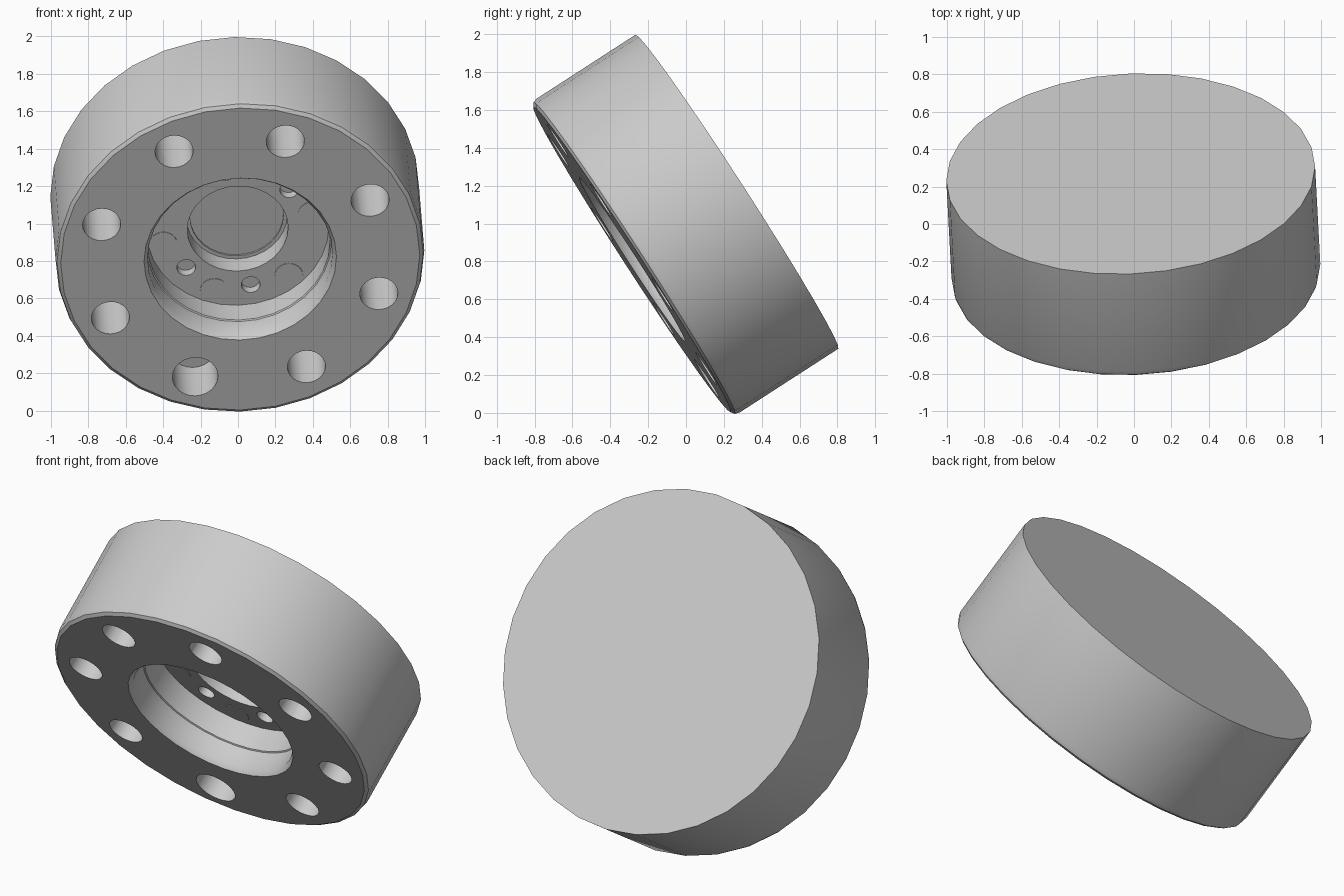
import bpy, bmesh, math
from mathutils import Matrix, Vector

cube = bpy.data.objects.get("Cube")
if cube:
    bpy.data.objects.remove(cube, do_unlink=True)

# One plain grey for the whole part
grey = bpy.data.materials.new("plain_grey")
grey.use_nodes = True
COLOUR = (0.6, 0.6, 0.6, 1)
grey.diffuse_color = COLOUR
grey.node_tree.nodes["Principled BSDF"].inputs["Base Color"].default_value = COLOUR

# Tilted frame: local z points out of the front face, local y up along it
FRONT = Vector((0.045, -0.84, -0.543)).normalized()
SIDE = (Vector((1, 0, 0)) - FRONT * FRONT.x).normalized()
UP = FRONT.cross(SIDE)
TILT = Matrix.Translation((0.012, -0.285, 0.81)) @ Matrix((SIDE, UP, FRONT)).transposed().to_4x4()


def make_object(name, bm):
    bmesh.ops.recalc_face_normals(bm, faces=bm.faces)
    mesh = bpy.data.meshes.new(name)
    bm.to_mesh(mesh)
    bm.free()
    mesh.materials.append(grey)
    obj = bpy.data.objects.new(name, mesh)
    bpy.context.collection.objects.link(obj)
    obj.matrix_world = TILT
    return obj


def lathe(name, profile, steps):
    bm = bmesh.new()
    verts = [bm.verts.new((r, 0, z)) for r, z in profile]
    edges = [bm.edges.new(pair) for pair in zip(verts, verts[1:])]
    bmesh.ops.spin(bm, geom=verts + edges, cent=(0, 0, 0), axis=(0, 0, 1),
                   angle=math.tau, steps=steps, use_duplicate=False)
    bmesh.ops.remove_doubles(bm, verts=bm.verts, dist=0.0005)
    return make_object(name, bm)


def add_pin(bm, degrees, ring, radius, bottom, top):
    a = math.radians(degrees)
    place = Matrix.Translation((ring * math.cos(a), ring * math.sin(a), (bottom + top) / 2))
    bmesh.ops.create_cone(bm, cap_ends=True, segments=24, radius1=radius, radius2=radius,
                          depth=top - bottom, matrix=place)


def smooth(obj):
    bpy.ops.object.select_all(action='DESELECT')
    obj.select_set(True)
    bpy.context.view_layer.objects.active = obj
    bpy.ops.object.shade_smooth_by_angle(angle=math.radians(35))


# Disc body with rounded front rim, stepped recess and centre pocket
FLOOR = -0.30
body = lathe("disc_body", [
    (0, -0.66), (0.987, -0.66), (0.987, -0.04), (0.98, -0.014), (0.961, 0),
    (0.515, 0), (0.495, -0.03), (0.495, -0.15), (0.488, -0.155), (0.488, FLOOR),
    (0.27, FLOOR), (0.27, -0.42), (0.25, -0.42), (0.25, -0.43), (0, -0.43)], 32)

# Ring of eight deep holes (one wider and shallower) and small floor holes
bm = bmesh.new()
for k in range(8):
    wide = k == 5
    add_pin(bm, 27 + 45 * k, 0.78, 0.122 if wide else 0.102, -0.28 if wide else -0.42, 0.1)
for angle in (41, 101, 221, 281):
    add_pin(bm, angle, 0.365, 0.05, FLOOR - 0.05, FLOOR + 0.1)
cutter = make_object("hole_cutter", bm)
cutter.hide_render = True

cut = body.modifiers.new("holes", 'BOOLEAN')
cut.operation = 'DIFFERENCE'
cut.solver = 'EXACT'
cut.object = cutter
bpy.context.view_layer.update()
bpy.context.view_layer.objects.active = body
bpy.ops.object.modifier_apply(modifier=cut.name)
bpy.data.objects.remove(cutter, do_unlink=True)
smooth(body)

# Thin round plugs on the recess floor
bm = bmesh.new()
for k in range(6):
    add_pin(bm, 12 + 60 * k, 0.408, 0.075, FLOOR - 0.002, FLOOR + 0.003)
smooth(make_object("floor_plugs", bm))
